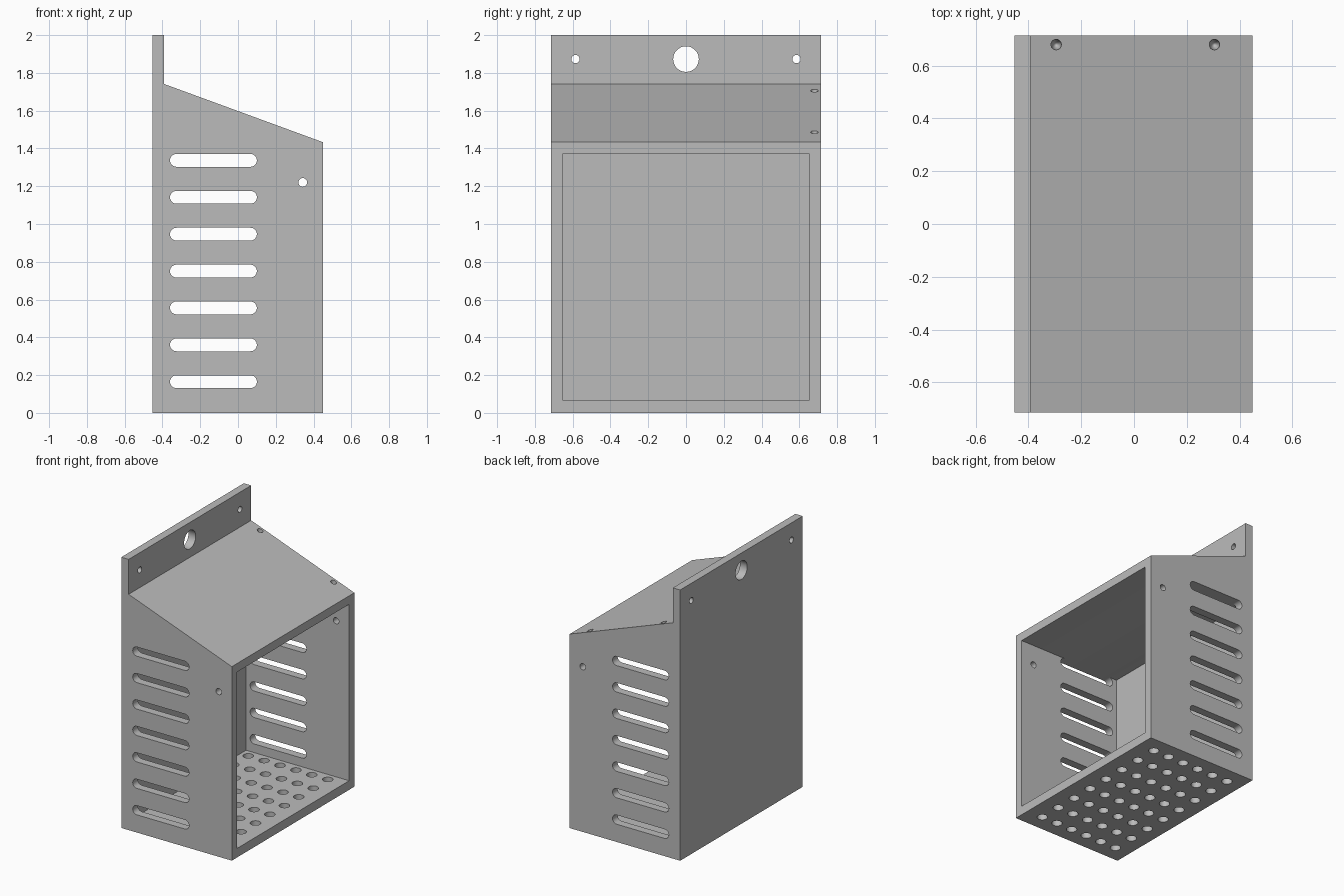
import bpy, bmesh
from math import pi, cos, sin
from mathutils import Matrix, Vector

cube = bpy.data.objects.get("Cube")
if cube:
    bpy.data.objects.remove(cube, do_unlink=True)

HALF_W = 0.715            # half width along y
BACK, FRONT = -0.453, 0.45
WALL = 0.06

grey = bpy.data.materials.new("plain grey")
grey.use_nodes = True
colour = (0.5, 0.5, 0.5, 1)
grey.diffuse_color = colour
grey.node_tree.nodes["Principled BSDF"].inputs["Base Color"].default_value = colour


def prism(bm, points, offset):
    """Close a flat outline and extrude it by the offset vector."""
    face = bm.faces.new([bm.verts.new(p) for p in points])
    new = bmesh.ops.extrude_face_region(bm, geom=[face])["geom"]
    verts = [v for v in new if isinstance(v, bmesh.types.BMVert)]
    bmesh.ops.translate(bm, verts=verts, vec=Vector(offset))


def bore(bm, centre, radius, length, axis):
    """Add a round rod centred on a point, along axis X, Y or Z."""
    turn = {"X": Matrix.Rotation(pi / 2, 4, "Y"),
            "Y": Matrix.Rotation(pi / 2, 4, "X"),
            "Z": Matrix.Identity(4)}[axis]
    bmesh.ops.create_cone(bm, cap_ends=True, segments=28, radius1=radius,
                          radius2=radius, depth=length,
                          matrix=Matrix.Translation(centre) @ turn)


def make_object(name, bm):
    bmesh.ops.recalc_face_normals(bm, faces=bm.faces)
    mesh = bpy.data.meshes.new(name)
    bm.to_mesh(mesh)
    bm.free()
    mesh.materials.append(grey)
    obj = bpy.data.objects.new(name, mesh)
    bpy.context.collection.objects.link(obj)
    return obj


def cut(target, bm, name):
    """Subtract a shape from the target, then drop the cutter."""
    cutter = make_object(name, bm)
    cutter.hide_render = True
    mod = target.modifiers.new(name, "BOOLEAN")
    mod.operation = "DIFFERENCE"
    mod.solver = "EXACT"
    mod.object = cutter
    bpy.context.view_layer.objects.active = target
    bpy.ops.object.modifier_apply(modifier=name)
    bpy.data.objects.remove(cutter, do_unlink=True)


# Housing: side profile with tall back plate and sloping roof
profile = [(BACK, 0), (FRONT, 0), (FRONT, 1.433), (BACK + WALL, 1.742),
           (BACK + WALL, 2), (BACK, 2)]
bm = bmesh.new()
prism(bm, [(x, -HALF_W, z) for x, z in profile], (0, 2 * HALF_W, 0))
housing = make_object("vented_housing", bm)

# Open compartment
bm = bmesh.new()
inner = HALF_W - WALL
prism(bm, [(BACK + WALL, -inner, 0.067), (0.6, -inner, 0.067),
           (0.6, -inner, 1.37), (BACK + WALL, -inner, 1.37)], (0, 2 * inner, 0))
cut(housing, bm, "compartment")

# Round-ended vent slots and pin holes through both side walls
bm = bmesh.new()
R = 0.034
for i in range(7):
    z = 0.165 + i * 0.1953
    outline = []
    for x, start in ((0.1 - R, -pi / 2), (-0.36 + R, pi / 2)):
        outline += [(x + R * cos(start + pi * k / 12), -1,
                     z + R * sin(start + pi * k / 12)) for k in range(13)]
    prism(bm, outline, (0, 2, 0))
bore(bm, (0.343, 0, 1.22), 0.023, 2, "Y")

# Hanging hole and screw holes in the back plate
bore(bm, (BACK + WALL / 2, 0, 1.873), 0.068, 0.2, "X")
for side in (-1, 1):
    bore(bm, (BACK + WALL / 2, side * 0.585, 1.873), 0.022, 0.2, "X")

# Drain holes in the floor
for i in range(6):
    for j in range(8):
        bore(bm, (-0.33 + i * 0.13, -0.59 + j * 0.1686, 0.03), 0.036, 0.14, "Z")

# Rounded sockets in the roof above the left wall
for x in (-0.295, 0.305):
    z = 1.433 + (FRONT - x) * 0.366
    place = Matrix.Translation((x, 0.68, z)) @ Matrix.Diagonal((1, 1, 3, 1))
    bmesh.ops.create_uvsphere(bm, u_segments=24, v_segments=12, radius=0.02,
                              matrix=place)
cut(housing, bm, "holes")

# Smooth bores, sharp edges
bpy.ops.object.select_all(action="DESELECT")
housing.select_set(True)
bpy.context.view_layer.objects.active = housing
bpy.ops.object.shade_smooth_by_angle(angle=pi / 6)
